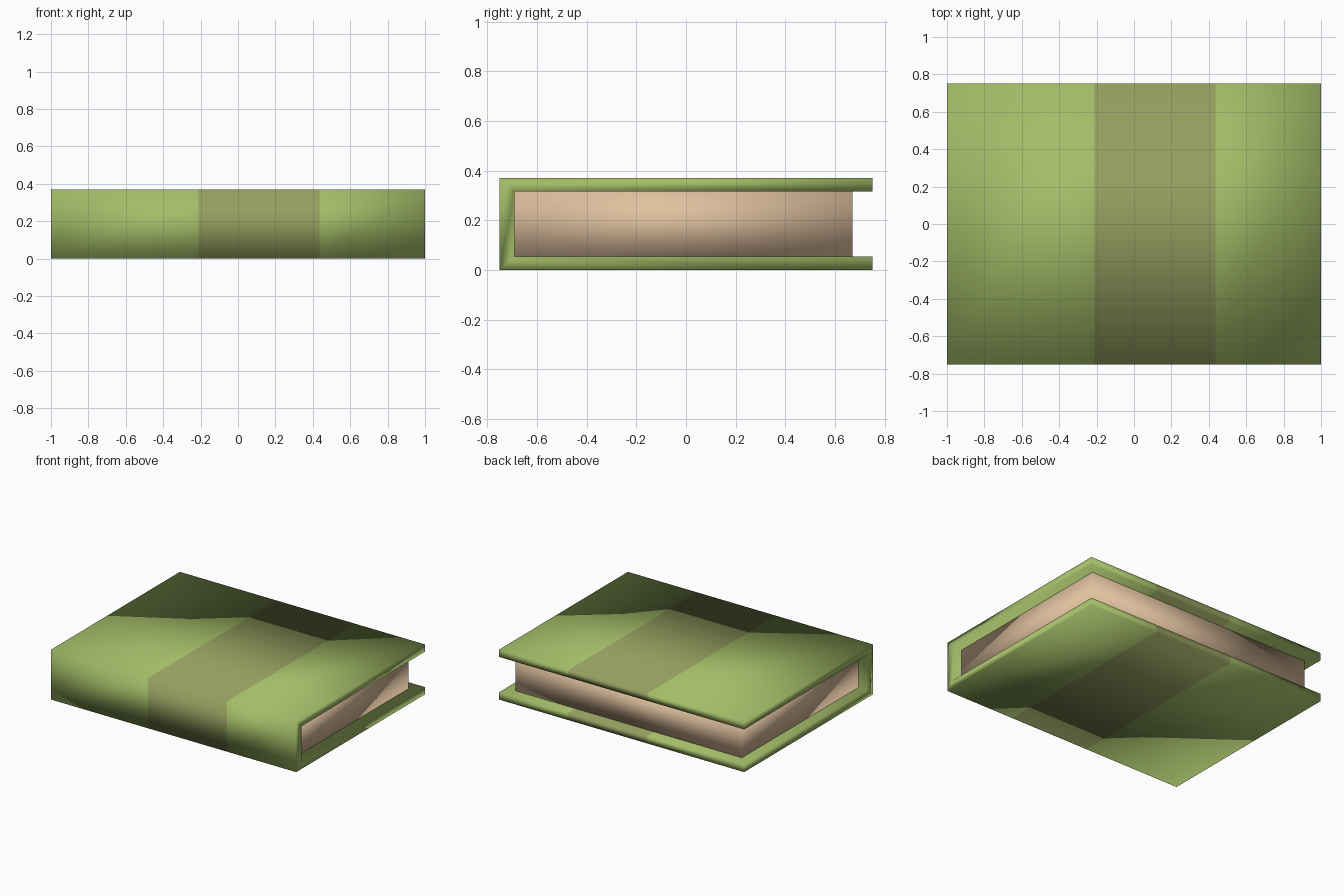
import bpy, bmesh

if "Cube" in bpy.data.objects:
    bpy.data.objects.remove(bpy.data.objects["Cube"])

def material(name, rgb):
    m = bpy.data.materials.new(name)
    m.diffuse_color = (*rgb, 1.0)
    m.use_nodes = True
    m.node_tree.nodes["Principled BSDF"].inputs["Base Color"].default_value = m.diffuse_color
    return m

green = material("cover green", (0.37, 0.51, 0.138))
olive = material("band olive", (0.30, 0.345, 0.115))
paper = material("page cream", (0.74, 0.53, 0.345))

def finish(bm, name, mats):
    bmesh.ops.recalc_face_normals(bm, faces=bm.faces)
    me = bpy.data.meshes.new(name)
    bm.to_mesh(me)
    bm.free()
    for m in mats:
        me.materials.append(m)
    for p in me.polygons:
        p.use_smooth = True          # original is shaded smooth throughout
    ob = bpy.data.objects.new(name, me)
    bpy.context.collection.objects.link(ob)
    return ob

# cover: C-shaped section (spine at the front), swept along x in three lengths
BACK, FRONT, SPINE = 0.75, -0.75, -0.69
TOP, UNDER, FLOOR = 0.37, 0.315, 0.055
profile = [(BACK, 0), (FRONT, 0), (FRONT, TOP), (BACK, TOP),
           (BACK, UNDER), (SPINE, UNDER), (SPINE, FLOOR), (BACK, FLOOR)]
stations = [-1.0, -0.21, 0.435, 1.0]
bm = bmesh.new()
rings = [[bm.verts.new((x, y, z)) for y, z in profile] for x in stations]
n = len(profile)
for s in range(3):
    for i in range(n):
        j = (i + 1) % n
        f = bm.faces.new((rings[s][i], rings[s][j], rings[s + 1][j], rings[s + 1][i]))
        f.material_index = 1 if s == 1 else 0   # middle length is the band
# end caps, as lower board, spine and upper board
for r in (rings[0], rings[-1]):
    for quad in ((0, 1, 6, 7), (1, 2, 5, 6), (2, 3, 4, 5)):
        bm.faces.new([r[k] for k in quad])
finish(bm, "book_cover", [green, olive])

# page block
bm = bmesh.new()
bmesh.ops.create_cube(bm, size=1)
for v in bm.verts:
    v.co = (0.925 if v.co.x > 0 else -0.925,
            0.67 if v.co.y > 0 else SPINE,
            UNDER if v.co.z > 0 else FLOOR)
finish(bm, "page_block", [paper])
